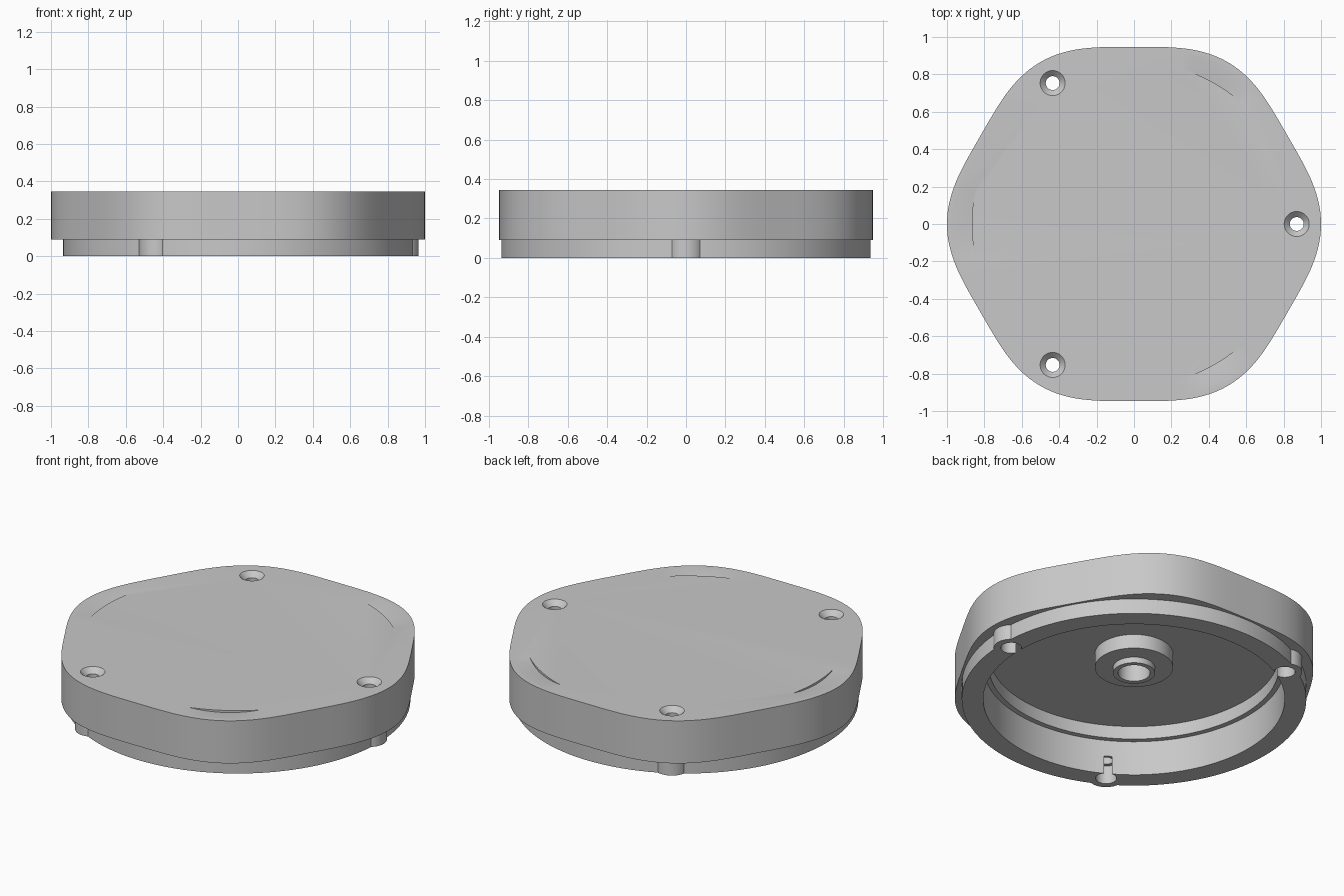
import bpy
import bmesh
from math import cos, sin, pi, radians

cube = bpy.data.objects.get("Cube")
if cube:
    bpy.data.objects.remove(cube, do_unlink=True)

TOP = 0.345          # height of the cover
BODY_Z = 0.09        # underside of the wavy body
SCREW_R = 0.87       # distance of the screws from the centre
SCREWS = [radians(a) for a in (0, 120, 240)]
GRIPS = [radians(a) for a in (60, 180, 300)]

grey = bpy.data.materials.new("plain_grey")
grey.use_nodes = True
grey.diffuse_color = (0.58, 0.58, 0.58, 1)
bsdf = next(n for n in grey.node_tree.nodes if n.type == "BSDF_PRINCIPLED")
bsdf.inputs["Base Color"].default_value = grey.diffuse_color


def make_object(name, bm):
    bmesh.ops.recalc_face_normals(bm, faces=bm.faces)
    mesh = bpy.data.meshes.new(name)
    bm.to_mesh(mesh)
    bm.free()
    mesh.materials.append(grey)
    obj = bpy.data.objects.new(name, mesh)
    bpy.context.collection.objects.link(obj)
    return obj


def loft(name, rings):
    """Skin a stack of closed rings and cap both ends."""
    bm = bmesh.new()
    rows = [[bm.verts.new(p) for p in ring] for ring in rings]
    n = len(rows[0])
    for a, b in zip(rows, rows[1:]):
        for i in range(n):
            j = (i + 1) % n
            bm.faces.new((a[i], a[j], b[j], b[i]))
    bm.faces.new(rows[0])
    bm.faces.new(rows[-1])
    return make_object(name, bm)


def lathe(name, profile, n=64, centre=(0, 0), wave=lambda a: 0):
    """Turn a (radius, height) profile, optionally with a wavy radius."""
    angles = [2 * pi * i / n for i in range(n)]
    return loft(name, [[(centre[0] + (r + wave(a)) * cos(a),
                         centre[1] + (r + wave(a)) * sin(a), z) for a in angles]
                       for r, z in profile])


def boolean(target, tool, operation):
    mod = target.modifiers.new(operation.lower(), "BOOLEAN")
    mod.operation = operation
    mod.solver = "EXACT"
    mod.object = tool
    bpy.context.view_layer.objects.active = target
    bpy.ops.object.modifier_apply(modifier=mod.name)
    bpy.data.objects.remove(tool, do_unlink=True)


# Six-lobed body
cover = lathe("cover_body", [(0.9735, BODY_Z), (0.9735, TOP)], 192,
              wave=lambda a: 0.0265 * cos(6 * a))

# Round rim below the body, with a boss at each screw
boolean(cover, lathe("rim", [(0.935, 0), (0.935, 0.15)], 128), "UNION")
for a in SCREWS:
    spot = (SCREW_R * cos(a), SCREW_R * sin(a))
    boolean(cover, lathe("screw_boss", [(0.095, 0), (0.095, 0.16)], 48, spot), "UNION")

# Stepped round pocket underneath
pocket = [(0.818, -0.05), (0.818, 0.207), (0.788, 0.207), (0.788, 0.285)]
boolean(cover, lathe("pocket", pocket, 128), "DIFFERENCE")

# Countersunk screw holes, wider at the bottom
hole = [(0.057, -0.02), (0.057, 0.11), (0.037, 0.11),
        (0.037, TOP - 0.03), (0.077, TOP + 0.01)]
for a in SCREWS:
    spot = (SCREW_R * cos(a), SCREW_R * sin(a))
    boolean(cover, lathe("screw_hole", hole, 40, spot), "DIFFERENCE")

# Shallow crescent grips in the top face, deepest at the middle
for a in GRIPS:
    sections = []
    for i in range(17):
        t = i / 8 - 1
        b = a + radians(13) * t
        depth = 0.013 * (1 - t * t) - 0.0005
        section = [(0.867, TOP + 0.02), (0.867, TOP - depth),
                   (0.965, TOP + 0.0005), (0.965, TOP + 0.02)]
        sections.append([(r * cos(b), r * sin(b), z) for r, z in section])
    boolean(cover, loft("grip", sections), "DIFFERENCE")

# Stepped hub with a blind socket, hanging from the pocket floor
hub = lathe("centre_hub", [(0.087, 0.28), (0.087, 0.165), (0.114, 0.165),
                           (0.114, 0.2), (0.212, 0.2), (0.212, 0.29)])

for obj in (cover, hub):
    bpy.ops.object.select_all(action="DESELECT")
    obj.select_set(True)
    bpy.context.view_layer.objects.active = obj
    bpy.ops.object.shade_smooth_by_angle(angle=radians(30))
